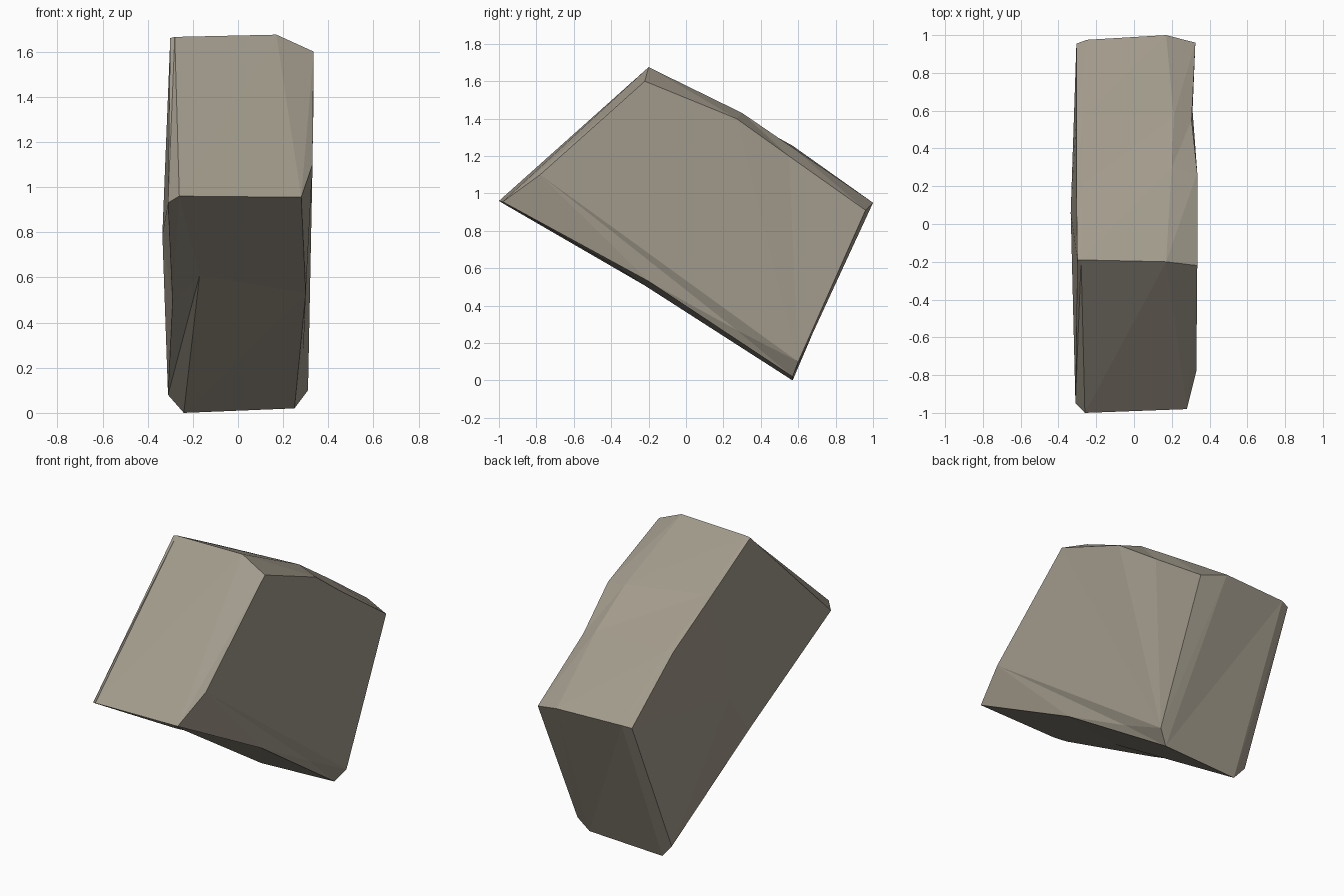
import bpy, bmesh

if "Cube" in bpy.data.objects:
    bpy.data.objects.remove(bpy.data.objects["Cube"])

# Stone colour
stone = bpy.data.materials.new("warm grey stone")
stone.diffuse_color = (0.36, 0.325, 0.262, 1)
stone.use_nodes = True
stone.node_tree.nodes["Principled BSDF"].inputs["Base Color"].default_value = stone.diffuse_color

# Four outlines across the slab, left to right. Each runs round the profile:
# front tip, peak, top middle, top rear, back tip, foot, underside middle
outlines = [
    [(-.31, -.95, .93), (-.30, -.19, 1.66), (-.305, .18, 1.46), (-.305, .56, 1.25),
     (-.305, .955, .94), (-.31, .58, .08), (-.29, -.19, .49)],
    [(-.26, -1, .96), (-.28, -.19, 1.665), (-.28, .20, 1.46), (-.27, .57, 1.255),
     (-.25, .975, .95), (-.24, .57, 0), (-.17, -.38, .61)],
    [(.28, -.98, .955), (.17, -.20, 1.675), (.20, .30, 1.43), (.21, .57, 1.245),
     (.17, 1, .95), (.25, .57, .02), (.30, -.20, .53)],
    [(.33, -.78, 1.10), (.335, -.22, 1.60), (.335, .27, 1.40), (.305, .55, 1.20),
     (.325, .96, .91), (.31, .60, .10), (.29, .27, .27)],
]

# Rock body: bridge the outlines with triangles
bm = bmesh.new()
rings = [[bm.verts.new(p) for p in ring] for ring in outlines]
n = len(rings[0])
for a, b in zip(rings, rings[1:]):
    for i in range(n):
        j = (i + 1) % n
        bm.faces.new((a[i], a[j], b[j]))
        bm.faces.new((a[i], b[j], b[i]))

# Left side: shallow bulge to a centre point
centre = bm.verts.new((-.335, .06, .79))
for i in range(n):
    bm.faces.new((rings[0][i], rings[0][(i + 1) % n], centre))

# Right side: nearly flat fan spreading from the foot
right = rings[-1]
foot = 5
for k in range(1, n - 1):
    bm.faces.new((right[foot], right[(foot + k) % n], right[(foot + k + 1) % n]))

bmesh.ops.recalc_face_normals(bm, faces=bm.faces)
mesh = bpy.data.meshes.new("rock_slab")
bm.to_mesh(mesh)
bm.free()
mesh.materials.append(stone)
bpy.context.collection.objects.link(bpy.data.objects.new("rock_slab", mesh))
